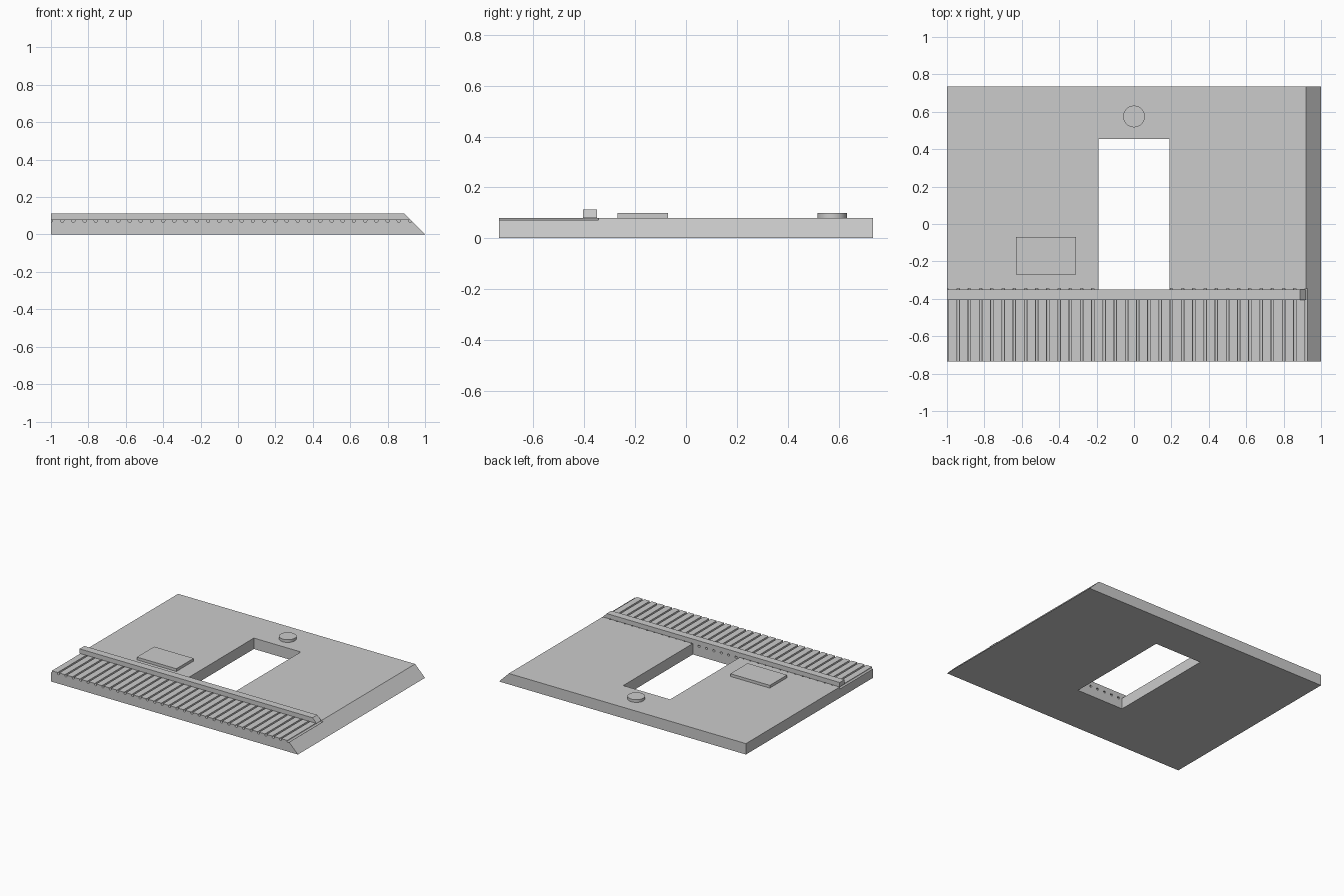
import bpy, bmesh, math
from mathutils import Matrix

if "Cube" in bpy.data.objects:
    bpy.data.objects.remove(bpy.data.objects["Cube"])

grey = bpy.data.materials.new("plain grey")
grey.use_nodes = True
grey.diffuse_color = (0.6, 0.6, 0.6, 1)
grey.node_tree.nodes["Principled BSDF"].inputs["Base Color"].default_value = (0.6, 0.6, 0.6, 1)

TOP, FRONT, BACK = 0.08, -0.735, 0.735
HOLE_FRONT = -0.35


def finish(name, bm):
    bmesh.ops.recalc_face_normals(bm, faces=bm.faces)
    mesh = bpy.data.meshes.new(name)
    bm.to_mesh(mesh)
    bm.free()
    mesh.materials.append(grey)
    obj = bpy.data.objects.new(name, mesh)
    bpy.context.collection.objects.link(obj)
    return obj


def add_box(bm, x0, x1, y0, y1, z0, z1):
    place = Matrix.Translation(((x0 + x1) / 2, (y0 + y1) / 2, (z0 + z1) / 2))
    size = Matrix.Diagonal((x1 - x0, y1 - y0, z1 - z0, 1))
    bmesh.ops.create_cube(bm, size=1, matrix=place @ size)


def box(name, *bounds):
    bm = bmesh.new()
    add_box(bm, *bounds)
    return finish(name, bm)


def bevelled_bar(name, y0, y1, z0, z1):
    """Bar along x whose left end leans inward at 45 degrees."""
    bm = bmesh.new()
    profile = [(-1, z0), (1 - z0, z0), (1 - z1, z1), (-1, z1)]
    face = bm.faces.new([bm.verts.new((x, y0, z)) for x, z in profile])
    result = bmesh.ops.extrude_face_region(bm, geom=[face])
    moved = [v for v in result["geom"] if isinstance(v, bmesh.types.BMVert)]
    bmesh.ops.translate(bm, verts=moved, vec=(0, y1 - y0, 0))
    return finish(name, bm)


def cut(target, cutter):
    mod = target.modifiers.new("cut", "BOOLEAN")
    mod.operation, mod.solver, mod.object = "DIFFERENCE", "EXACT", cutter
    bpy.context.view_layer.objects.active = target
    bpy.ops.object.modifier_apply(modifier=mod.name)
    bpy.data.objects.remove(cutter)


# Main slab with a rectangular opening
slab = bevelled_bar("slab", FRONT, BACK, 0, TOP)
cut(slab, box("opening_cutter", -0.19, 0.19, HOLE_FRONT, 0.455, -0.1, 0.2))

# Row of round grooves running from the front edge to the opening
bm = bmesh.new()
y0, y1 = FRONT - 0.05, HOLE_FRONT + 0.005
for i in range(33):
    place = Matrix.Translation((-1 + 0.06 * i, (y0 + y1) / 2, 0.074))
    bmesh.ops.create_cone(bm, cap_ends=True, segments=16, radius1=0.009, radius2=0.009,
                          depth=y1 - y0, matrix=place @ Matrix.Rotation(math.pi / 2, 4, "X"))
cut(slab, finish("groove_cutter", bm))

# Raised rail behind the grooves
bevelled_bar("rail", -0.405, HOLE_FRONT, TOP, 0.113)

# Raised rectangular plate
box("raised_plate", -0.63, -0.31, -0.27, -0.07, TOP, 0.1)

# Round button behind the opening
bm = bmesh.new()
bmesh.ops.create_cone(bm, cap_ends=True, segments=48, radius1=0.058, radius2=0.058,
                      depth=0.02, matrix=Matrix.Translation((0, 0.575, 0.09)))
button = finish("round_button", bm)

for obj in (slab, button):
    bpy.ops.object.select_all(action="DESELECT")
    obj.select_set(True)
    bpy.context.view_layer.objects.active = obj
    bpy.ops.object.shade_smooth_by_angle(angle=math.radians(30))
